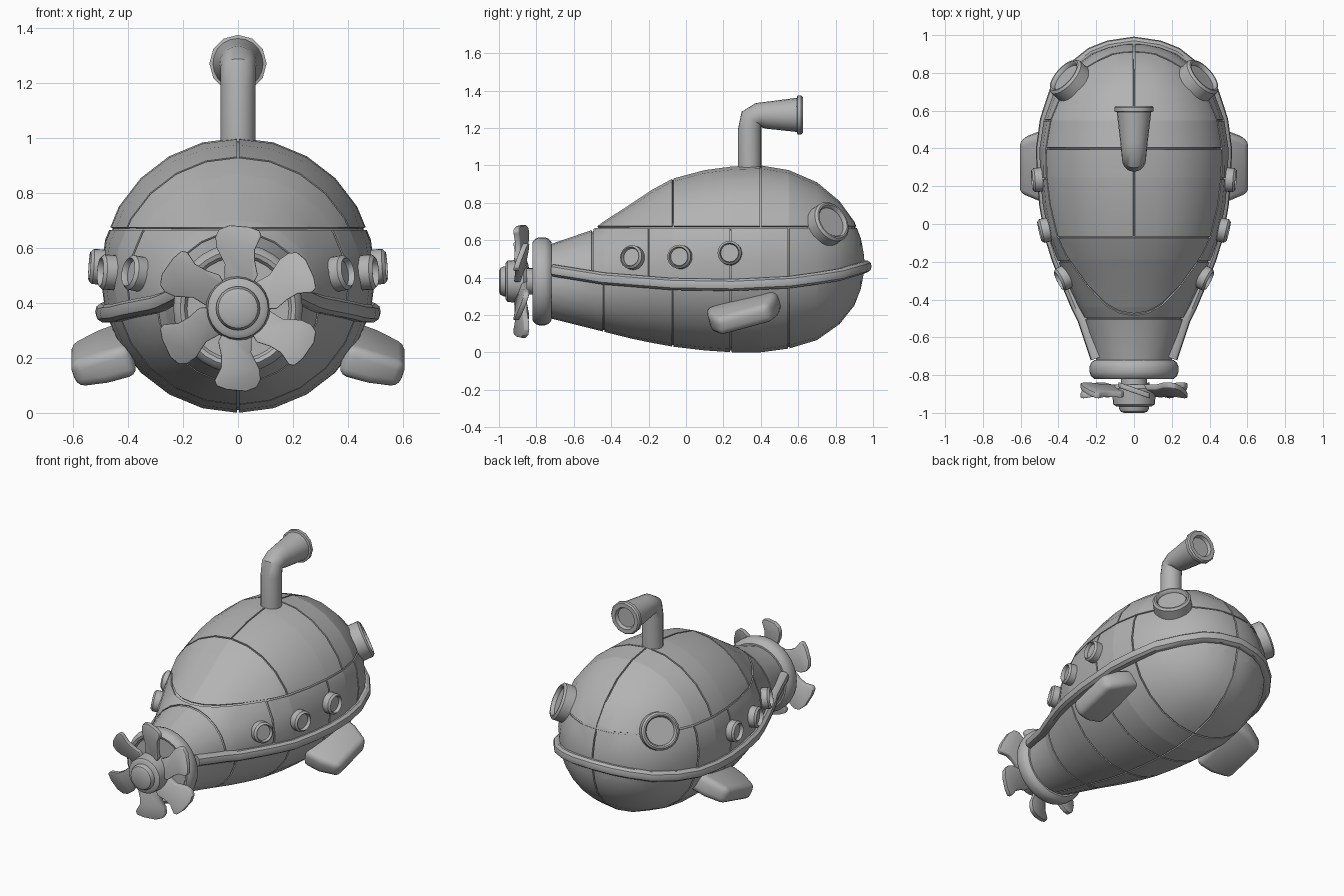
import bpy, bmesh
from math import sin, cos, pi, sqrt, radians
from mathutils import Vector, Matrix

if "Cube" in bpy.data.objects:
    bpy.data.objects.remove(bpy.data.objects["Cube"])

grey = bpy.data.materials.new("plain_grey")
grey.use_nodes = True
grey.diffuse_color = (0.45, 0.45, 0.45, 1)
grey.node_tree.nodes["Principled BSDF"].inputs["Base Color"].default_value = (0.45, 0.45, 0.45, 1)
X, Y, Z = Vector((1, 0, 0)), Vector((0, 1, 0)), Vector((0, 0, 1))


def finish(name, bm, modifier=None, normals=True, **settings):
    """Turn a bmesh into a shaded object, applying one optional modifier."""
    if normals:
        bmesh.ops.recalc_face_normals(bm, faces=bm.faces)
    mesh = bpy.data.meshes.new(name)
    bm.to_mesh(mesh)
    bm.free()
    mesh.materials.append(grey)
    ob = bpy.data.objects.new(name, mesh)
    bpy.context.collection.objects.link(ob)
    bpy.ops.object.select_all(action='DESELECT')
    ob.select_set(True)
    bpy.context.view_layer.objects.active = ob
    if modifier:
        mod = ob.modifiers.new(modifier, modifier)
        for key, value in settings.items():
            setattr(mod, key, value)
        bpy.ops.object.modifier_apply(modifier=mod.name)
    bpy.ops.object.shade_smooth_by_angle(angle=radians(35))
    return ob


def bridge(bm, loops):
    """Skin a list of equal vertex loops and cap both ends."""
    loops = [[bm.verts.new(p) for p in loop] for loop in loops]
    n = len(loops[0])
    for a, b in zip(loops, loops[1:]):
        for i in range(n):
            bm.faces.new((a[i], a[(i + 1) % n], b[(i + 1) % n], b[i]))
    bm.faces.new(loops[0])
    bm.faces.new(loops[-1])
    bmesh.ops.recalc_face_normals(bm, faces=bm.faces)


def loft(rings, sides=24):
    """Skin circles given as (centre, axis, radius)."""
    bm = bmesh.new()
    loops = []
    for centre, axis, r in rings:
        ref = X if abs(axis.x) < 0.3 else Z
        u = (ref - axis * ref.dot(axis)).normalized()
        v = axis.cross(u)
        angles = [2 * pi * i / sides for i in range(sides)]
        loops.append([Vector(centre) + (u * cos(a) + v * sin(a)) * r for a in angles])
    bridge(bm, loops)
    return bm


def lathe(name, origin, axis, profile, sides=24):
    """Turn (distance, radius) pairs about an axis."""
    origin = Vector(origin)
    return finish(name, loft([(origin + axis * d, axis, r) for d, r in profile], sides))


def interp(table, y):
    for a, b in zip(table, table[1:]):
        if y <= b[0]:
            t = (y - a[0]) / (b[0] - a[0])
            return [p + (q - p) * t for p, q in zip(a[1:], b[1:])]
    return list(table[-1][1:])


# Hull stations: y, top height, bottom height
stations = [(-.78, .57, .19), (-.72, .58, .18), (-.5, .655, .125), (-.44, .70, .11),
            (-.3, .79, .075), (-.18, .87, .05), (-.07, .93, .03), (.1, .975, .01),
            (.25, .995, 0), (.4, 1.0, 0), (.55, .975, .02), (.7, .91, .065), (.82, .81, .15),
            (.9, .70, .25), (.935, .61, .34), (.95, .53, .42), (.955, .48, .47)]


def hull_at(y):
    top, bottom = interp(stations, y)
    return (top + bottom) / 2, (top - bottom) / 2


def hull_rings(inset=0):
    return [(Vector((0, y - (inset if y > .9 else 0), (t + b) / 2)), Y,
             max((t - b) / 2 - inset, .002)) for y, t, b in stations]


# Hull plating: panels parted by narrow open seams over a solid core
finish("hull_core", loft(hull_rings(.01)))
SEAM, DECK, BELT = .0045, .67, .38
upper = lambda c: c.z > DECK
middle = lambda c: BELT < c.z < DECK
lower = lambda c: c.z < BELT
seams = [(2, DECK, lambda c: c.y > -.6),
         (0, 0, lambda c: c.z < BELT or c.y > -.07)]
seams += [(1, y, upper) for y in (-.07, .4)]
seams += [(1, y, middle) for y in (-.2, .24, .55)]
seams += [(1, y, lower) for y in (-.44, -.07, .24, .55)]
seams += [(1, -.5, lambda c: c.z > BELT)]
bm = loft(hull_rings())


def slice_hull(axis, pos):
    co, no = Vector(), Vector()
    co[axis], no[axis] = pos, 1
    bmesh.ops.bisect_plane(bm, geom=bm.verts[:] + bm.edges[:] + bm.faces[:],
                           plane_co=co, plane_no=no, dist=1e-5)


slice_hull(2, BELT)
for axis, pos, _ in seams:
    slice_hull(axis, pos - SEAM)
    slice_hull(axis, pos + SEAM)
doomed = []
for f in bm.faces:
    c = f.calc_center_median()
    if any(abs(c[axis] - pos) < SEAM and test(c) for axis, pos, test in seams):
        doomed.append(f)
bmesh.ops.delete(bm, geom=doomed, context='FACES')
finish("hull_panels", bm, 'SOLIDIFY', normals=False, thickness=.02, offset=-1)

# Bumper rail running round the bow
rail_height = [(-.72, .44), (-.44, .395), (-.07, .365), (.25, .36), (.55, .375),
               (.8, .41), (.96, .46)]
half = []
for y in (-.71, -.5, -.44, -.3, -.18, -.07, .1, .25, .4, .55, .7, .82, .9, .935):
    c, r = hull_at(y)
    z = interp(rail_height, y)[0]
    half.append(Vector((sqrt(r * r - (z - c) ** 2), y, z)))
path = half + [Vector((0, .955, .46))] + [Vector((-p.x, p.y, p.z)) for p in reversed(half)]
section = [(-.03, -.032), (.015, -.032), (.032, -.02), (.037, 0), (.032, .02),
           (.015, .032), (-.03, .032)]
loops = []
for i, p in enumerate(path):
    along = path[min(i + 1, len(path) - 1)] - path[max(i - 1, 0)]
    out = Vector((along.y, -along.x, 0)).normalized()
    loops.append([p + out * o + Z * h for o, h in section])
bm = bmesh.new()
bridge(bm, loops)
finish("bumper_rail", bm)


# Portholes seated square to the hull
def porthole(name, side, y, z, radius, height):
    def field(q):
        c, r = hull_at(q.y)
        return q.x ** 2 + (q.z - c) ** 2 - r * r
    c, r = hull_at(y)
    p = Vector((sqrt(r * r - (z - c) ** 2), y, z))
    n = Vector([field(p + d * .06) - field(p - d * .06) for d in (X, Y, Z)]).normalized()
    p.x, n.x = p.x * side, n.x * side
    lathe(name, p, n, [(-.07, radius), (height - .012, radius), (height, radius - .012),
                       (height, radius * .82), (height - .008, radius * .76),
                       (height - .022, radius * .74)])


for side, label in ((1, "left"), (-1, "right")):
    for i, (y, z) in enumerate(((-.28, .505), (-.03, .51), (.235, .53))):
        porthole(f"{label}_porthole_{i + 1}", side, y, z, .064, .045)
    porthole(f"{label}_bow_window", side, .75, .68, .114, .06)

    # Side fin: tapered slab, drooping outward with its leading edge raised
    span = Vector((.22 * side, 0, -.07))
    chord = Vector((0, .966, .259))
    thick = span.cross(chord).normalized()
    bm = bmesh.new()
    bridge(bm, [[Vector((.38 * side, .31, .24)) + span * s
                 + chord * (a * w) + thick * (b * h)
                 for a, b in ((-1, -1), (1, -1), (1, 1), (-1, 1))]
                for s, w, h in ((0, .2, .062), (.5, .188, .06), (1, .145, .05))])
    finish(f"{label}_fin", bm, 'BEVEL', width=.035, segments=3)

# Periscope: upright tube, elbow, flared head with a recessed lens
rings = [(.34, .97, 0, .063), (.34, 1.19, 0, .063), (.35, 1.25, 35, .064),
         (.39, 1.267, 75, .068), (.43, 1.268, 90, .072), (.6, 1.27, 90, .092)]
finish("periscope_tube", loft([(Vector((0, y, z)), Vector((0, sin(radians(a)), cos(radians(a)))), r)
                               for y, z, a, r in rings], 20))
lathe("periscope_rim", (0, .6, 1.27), Y,
      [(-.008, .09), (-.004, .104), (.016, .104), (.025, .096), (.025, .07), (.005, .062)], 12)

# Tail collar and propeller
AXLE = Vector((0, 0, .38))
lathe("tail_collar", AXLE, Y, [(-.80, .185), (-.815, .195), (-.82, .21), (-.805, .228),
                               (-.785, .235), (-.755, .235), (-.735, .228), (-.72, .21),
                               (-.72, .18)], 32)
lathe("propeller_shaft", AXLE, Y, [(-.88, .07), (-.78, .07)])
lathe("propeller_hub", AXLE, Y, [(-.965, .095), (-.955, .11), (-.87, .118), (-.85, .10)])
lathe("propeller_cap", AXLE, Y, [(-1, .055), (-.992, .072), (-.975, .08), (-.95, .08)])

outline = [(-.05, .09), (-.048, .16), (-.078, .22), (-.082, .26), (-.068, .288), (-.03, .302),
           (.04, .296), (.078, .282), (.085, .262), (.062, .215), (.062, .17), (.072, .12),
           (.05, .08)]
bm = bmesh.new()
for k in range(6):
    turn = Matrix.Rotation(k * pi / 3, 3, 'Y')
    bridge(bm, [[AXLE + turn @ Vector((t, d - .35 * t, r)) for t, r in outline]
                for d in (-.895, -.865)])
finish("propeller_blades", bm, 'BEVEL', width=.005, segments=2)
